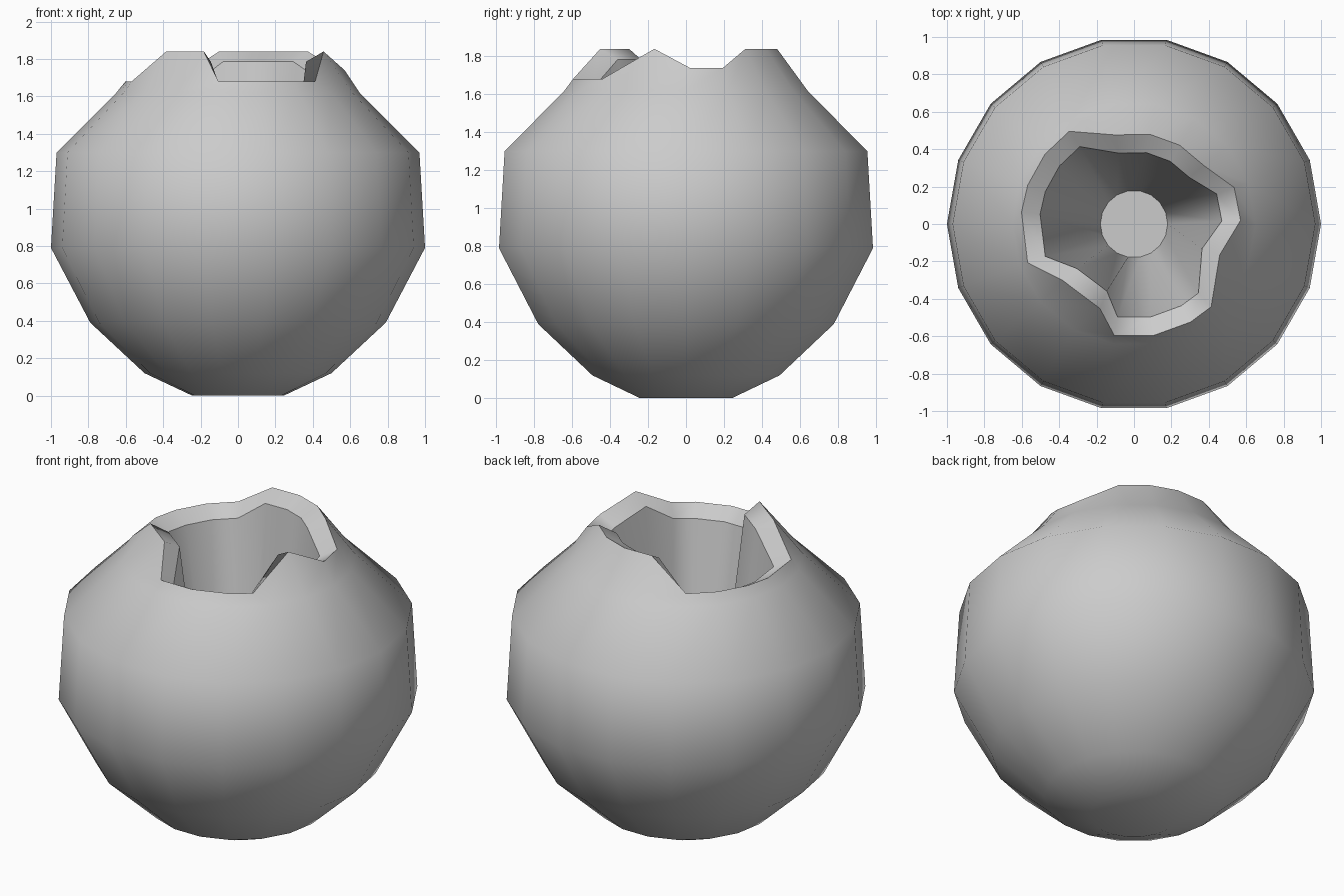
import bpy
import bmesh
from math import cos, sin, radians

default_cube = bpy.data.objects.get("Cube")
if default_cube:
    bpy.data.objects.remove(default_cube, do_unlink=True)

SIDES = 18

# Rim levels: radius and height of the broken edge
RIM = {"high": (0.487, 1.84), "mid": (0.57, 1.74), "low": (0.605, 1.68)}
# Going round from +x: level names and how many neighbouring columns share them
BREAKS = [("mid", 2), ("high", 4), ("low", 5), ("high", 2), ("low", 4), ("high", 1)]
# Columns whose broken corner leans sideways, in degrees
LEAN = {0: 2, 5: 2, 6: 5, 7: 2, 9: -6, 11: -2, 12: 8, 16: -7}

# Outer body rings: radius, height
BODY = [(0.245, 0), (0.5, 0.12), (0.79, 0.39), (1, 0.79), (0.97, 1.3), (0.65, 1.62)]


def point(radius, z, degrees):
    a = radians(degrees)
    return (radius * cos(a), radius * sin(a), z)


def ring(bm, radius, z):
    return [bm.verts.new(point(radius, z, 360 / SIDES * i)) for i in range(SIDES)]


def bridge(bm, a, b):
    for i in range(SIDES):
        j = (i + 1) % SIDES
        bm.faces.new((a[i], a[j], b[j], b[i]))


def sharpen(bm, loop):
    for i in range(SIDES):
        bm.edges.get((loop[i], loop[(i + 1) % SIDES])).smooth = False


bm = bmesh.new()

# Rounded outer body
rings = [ring(bm, r, z) for r, z in BODY]

# Jagged rim, with a sloping lip that leads inwards
levels = [name for name, count in BREAKS for _ in range(count)]
outer_rim, inner_rim = [], []
for i, name in enumerate(levels):
    r, z = RIM[name]
    angle = 360 / SIDES * i + LEAN.get(i, 0)
    outer_rim.append(bm.verts.new(point(r, z, angle)))
    inner_rim.append(bm.verts.new(point(r - 0.1, z - 0.055, angle)))

# Tapering well down to a small round floor
floor = ring(bm, 0.18, 0.1)
rings += [outer_rim, inner_rim, floor]
for a, b in zip(rings, rings[1:]):
    bridge(bm, a, b)
bm.faces.new(list(reversed(rings[0])))
bm.faces.new(floor)

for face in bm.faces:
    face.smooth = True
for loop in (outer_rim, inner_rim, floor):
    sharpen(bm, loop)
bmesh.ops.recalc_face_normals(bm, faces=bm.faces[:])

mesh = bpy.data.meshes.new("broken_round_pot")
bm.to_mesh(mesh)
bm.free()
pot = bpy.data.objects.new("broken_round_pot", mesh)
bpy.context.collection.objects.link(pot)

# Plain light grey
grey = bpy.data.materials.new("light_grey")
grey.use_nodes = True
colour = (0.6, 0.6, 0.6, 1)
grey.diffuse_color = colour
grey.node_tree.nodes["Principled BSDF"].inputs["Base Color"].default_value = colour
mesh.materials.append(grey)
